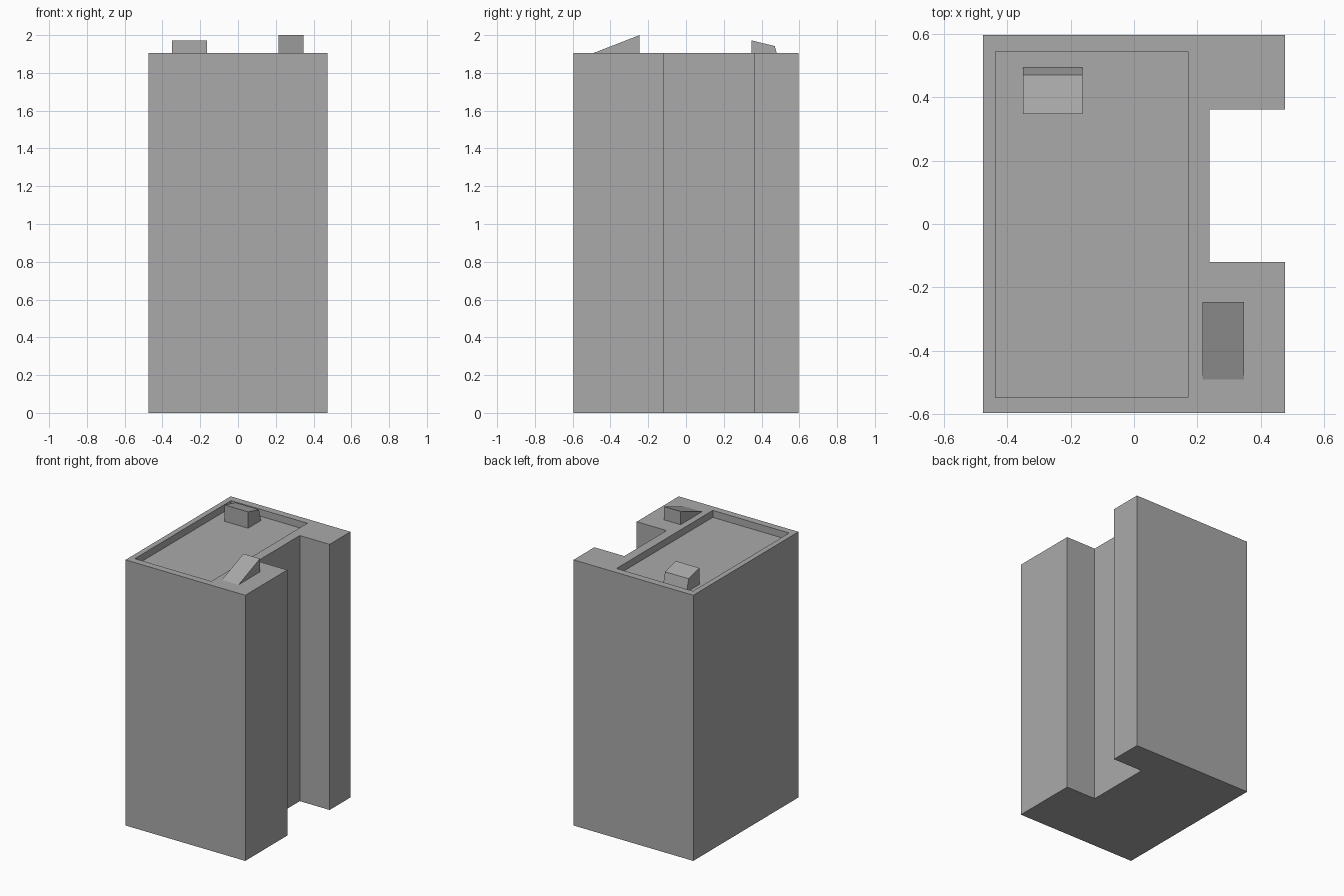
import bpy
import bmesh
from mathutils import Vector

default = bpy.data.objects.get("Cube")
if default:
    bpy.data.objects.remove(default, do_unlink=True)

ROOF = 1.905
FLOOR = 1.855

grey = bpy.data.materials.new("concrete grey")
grey.use_nodes = True
colour = (0.4, 0.4, 0.4, 1)
grey.diffuse_color = colour
grey.node_tree.nodes["Principled BSDF"].inputs["Base Color"].default_value = colour


def prism(name, points, direction):
    """Extrude a flat outline into a solid flat-shaded part."""
    bm = bmesh.new()
    face = bm.faces.new([bm.verts.new(p) for p in points])
    moved = bmesh.ops.extrude_face_region(bm, geom=[face])["geom"]
    verts = [v for v in moved if isinstance(v, bmesh.types.BMVert)]
    bmesh.ops.translate(bm, verts=verts, vec=Vector(direction))
    # extruding a face region consumes the first cap, so restore it if missing
    bmesh.ops.holes_fill(bm, edges=[e for e in bm.edges if e.is_boundary], sides=0)
    bmesh.ops.recalc_face_normals(bm, faces=bm.faces)
    mesh = bpy.data.meshes.new(name)
    bm.to_mesh(mesh)
    bm.free()
    mesh.materials.append(grey)
    obj = bpy.data.objects.new(name, mesh)
    bpy.context.collection.objects.link(obj)
    return obj


def plan(name, outline, bottom, top):
    return prism(name, [(x, y, bottom) for x, y in outline], (0, 0, top - bottom))


def side_profile(name, outline, left, right):
    return prism(name, [(left, y, z) for y, z in outline], (right - left, 0, 0))


# Tower with a full-height notch on its left side
X, Y = 0.475, 0.596
NOTCH_X, NOTCH_FRONT, NOTCH_BACK = 0.238, -0.12, 0.36
tower = plan("tower", [
    (-X, -Y), (X, -Y), (X, NOTCH_FRONT), (NOTCH_X, NOTCH_FRONT),
    (NOTCH_X, NOTCH_BACK), (X, NOTCH_BACK), (X, Y), (-X, Y)], 0, ROOF)

# Sunken roof behind a parapet
cutter = plan("roof_cutter", [
    (-0.436, -0.546), (0.17, -0.546), (0.17, 0.544), (-0.436, 0.544)], FLOOR, ROOF + 0.2)
cutter.hide_render = True
cut = tower.modifiers.new("sunken roof", "BOOLEAN")
cut.operation = "DIFFERENCE"
cut.solver = "EXACT"
cut.object = cutter
bpy.context.view_layer.objects.active = tower
bpy.ops.object.modifier_apply(modifier=cut.name)
bpy.data.objects.remove(cutter, do_unlink=True)

# Roof hut with a sloping top, standing on the sunken roof
side_profile("roof_hut", [
    (0.347, FLOOR), (0.493, FLOOR), (0.47, 1.942), (0.347, 1.972)], -0.35, -0.163)

# Wedge-shaped roof access, rising towards the back
side_profile("roof_wedge", [
    (-0.49, ROOF), (-0.246, ROOF), (-0.246, 2.0)], 0.215, 0.347)
